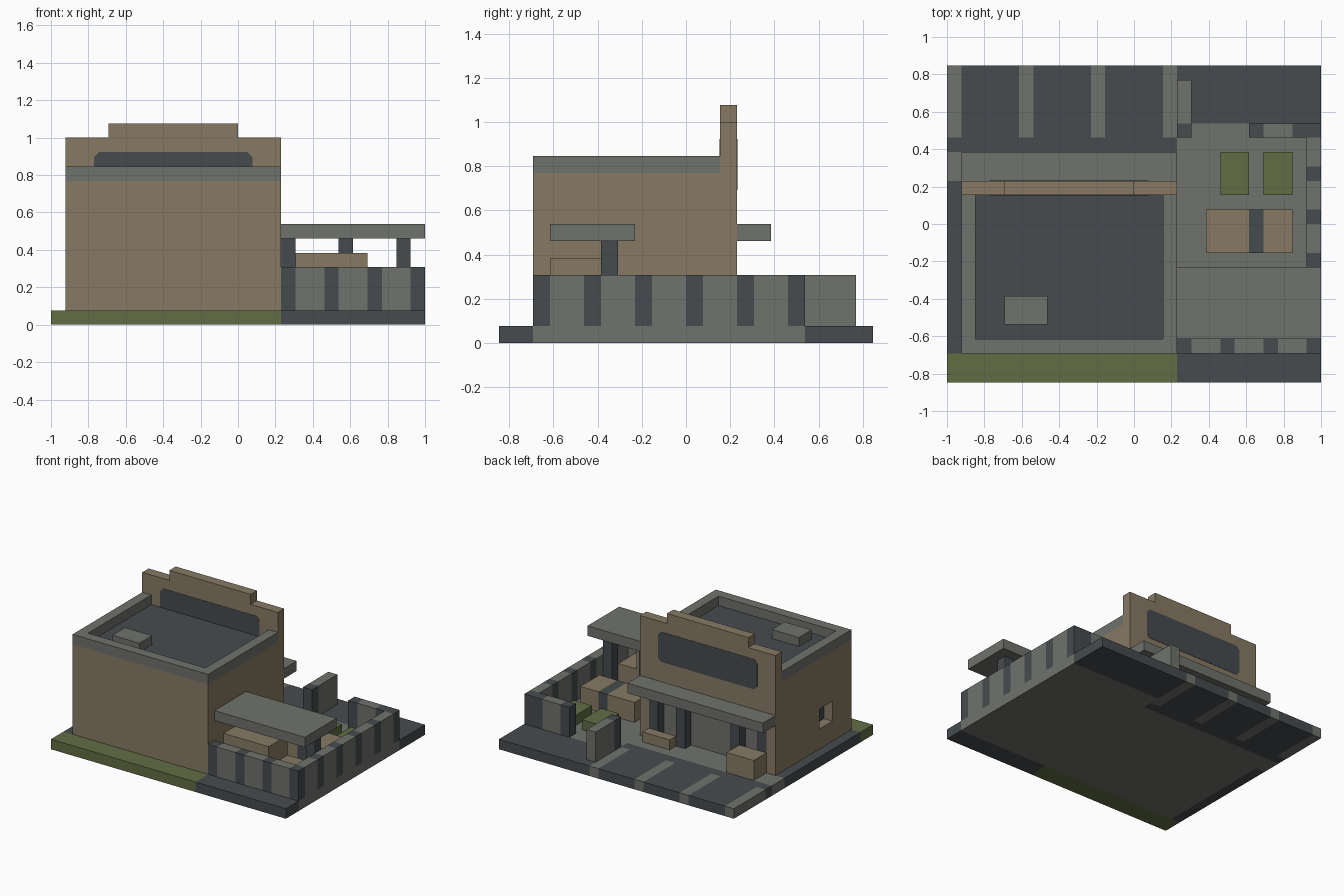
import bpy
import bmesh

cube = bpy.data.objects.get("Cube")
if cube:
    bpy.data.objects.remove(cube, do_unlink=True)

U = 1 / 13  # one block; the plot is 26 x 22 blocks


def material(name, rgb):
    linear = [((c / 255 + 0.055) / 1.055) ** 2.4 for c in rgb] + [1]
    m = bpy.data.materials.new(name)
    m.use_nodes = True
    m.diffuse_color = linear
    node = m.node_tree.nodes["Principled BSDF"]
    node.inputs["Base Color"].default_value = linear
    node.inputs["Roughness"].default_value = 0.9
    return m


GREY = material("concrete grey", (111, 114, 108))
DARK = material("slate dark", (70, 75, 78))
TAN = material("sand tan", (135, 122, 100))
GREEN = material("grass green", (97, 109, 68))


def prism(name, outline, y0, y1, mat):
    """Extrude an x-z outline (in blocks) from y0 to y1."""
    bm = bmesh.new()
    face = bm.faces.new([bm.verts.new(((x - 13) * U, (y0 - 11) * U, z * U)) for x, z in outline])
    moved = bmesh.ops.extrude_face_region(bm, geom=[face])["geom"]
    verts = [v for v in moved if isinstance(v, bmesh.types.BMVert)]
    bmesh.ops.translate(bm, verts=verts, vec=(0, (y1 - y0) * U, 0))
    bmesh.ops.recalc_face_normals(bm, faces=bm.faces)
    mesh = bpy.data.meshes.new(name)
    bm.to_mesh(mesh)
    bm.free()
    mesh.materials.append(mat)
    ob = bpy.data.objects.new(name, mesh)
    bpy.context.collection.objects.link(ob)
    return ob


def box(name, x, y, z, mat):
    outline = [(x[0], z[0]), (x[1], z[0]), (x[1], z[1]), (x[0], z[1])]
    return prism(name, outline, y[0], y[1], mat)


# Ground slab, laid as tiles
SLAB = (0, 1)
box("grass_strip", (0, 16), (0, 2), SLAB, GREEN)
box("side_path", (16, 26), (0, 2), SLAB, DARK)
box("drive_lane", (0, 1), (2, 14), SLAB, DARK)
box("building_floor", (1, 16), (2, 14), SLAB, GREY)
box("entrance_pavement", (0, 16), (14, 16), SLAB, GREY)
box("patio_floor", (16, 26), (2, 18), SLAB, GREY)
box("kerb_lane", (0, 16), (16, 17), SLAB, DARK)
box("street_corner", (16, 26), (18, 22), SLAB, DARK)
box("street_infill", (15.999, 16.001), (17, 18), (0.01, 0.99), DARK)
for x in (0, 5, 10, 15):
    box("parking_line", (x, x + 1), (17, 22), SLAB, GREY)
    if x < 15:
        box("parking_bay", (x + 1, x + 5), (17, 22), SLAB, DARK)

# Main building with a recessed service window
body = box("building_body", (1, 16), (2, 13), (1, 10), TAN)
cutter = box("window_cutter", (0.5, 2), (5, 7), (3, 5), TAN)
cutter.hide_render = True
cut = body.modifiers.new("window", "BOOLEAN")
cut.object = cutter
cut.operation = "DIFFERENCE"
cut.solver = "EXACT"
bpy.context.view_layer.objects.active = body
bpy.ops.object.modifier_apply(modifier=cut.name)
bpy.data.objects.remove(cutter, do_unlink=True)
box("service_window_pane", (1.95, 2), (5, 7), (3, 5), DARK)

# Roof and parapet
RIM = (10, 11)
box("roof_deck", (2, 15), (3, 13), (10, 10.05), DARK)
box("parapet_rear", (1, 16), (2, 3), RIM, GREY)
for x in (1, 15):
    box("parapet_side", (x, x + 1), (3, 13), RIM, GREY)
box("roof_vent", (4, 7), (4, 6), (10, 10.95), GREY)

# Stepped entrance facade
prism("facade", [(1, 1), (2, 1), (2, 6), (15, 6), (15, 1), (16, 1), (16, 13),
                 (13, 13), (13, 14), (4, 14), (4, 13), (1, 13)], 13, 14, TAN)
C = 0.35
prism("sign_panel", [(3 + C, 9), (14 - C, 9), (14, 9 + C), (14, 12 - C),
                     (14 - C, 12), (3 + C, 12), (3, 12 - C), (3, 9 + C)], 12.97, 14.03, DARK)
box("storefront_glazing", (2, 15), (13, 13.05), (1, 6), GREY)
for x in (2, 5, 11, 14):
    box("storefront_post", (x, x + 1), (13.05, 14), (1, 6), DARK)
box("entrance_canopy", (1, 16), (14, 16), (6, 7), GREY)
box("entrance_bench", (12, 15), (14, 15), (1, 2), TAN)
box("entrance_planter", (2, 5), (14, 16), (1, 3), TAN)


# Striped patio walls: a dark block every third block
def striped_wall(name, start, end, along_x, across):
    i = start
    while i < end:
        dark = (i - start) % 3 == 0
        j = min(i + (1 if dark else 2), end)
        span = (i, j)
        x, y = (span, across) if along_x else (across, span)
        box(name, x, y, (1, 4), DARK if dark else GREY)
        i = j


striped_wall("patio_rear_wall", 16, 25, True, (2, 3))
striped_wall("patio_side_wall", 2, 18, False, (25, 26))
striped_wall("patio_street_wall", 21, 25, True, (17, 18))
box("gate_pier", (16, 17), (17, 18), (1, 4), DARK)
box("gate_wall", (16, 17), (18, 21), (1, 4), GREY)

# Patio shelter and counter
box("patio_roof", (16, 26), (3, 8), (6, 7), GREY)
for x in (16, 20, 24):
    box("patio_column", (x, x + 1), (6, 7), (1, 6), DARK)
box("patio_counter", (17, 22), (3, 6), (1, 5), TAN)
box("patio_low_counter", (22, 24), (3, 6), (1, 3), TAN)

# Patio seating and planting beds
box("long_table_left", (22, 24), (9, 12), (1, 3), TAN)
box("long_table_band", (21, 22), (9, 12), (1, 3), DARK)
box("long_table_right", (18, 21), (9, 12), (1, 3), TAN)
for x in (19, 22):
    box("planting_bed", (x, x + 2), (13, 16), (1, 2), GREEN)
